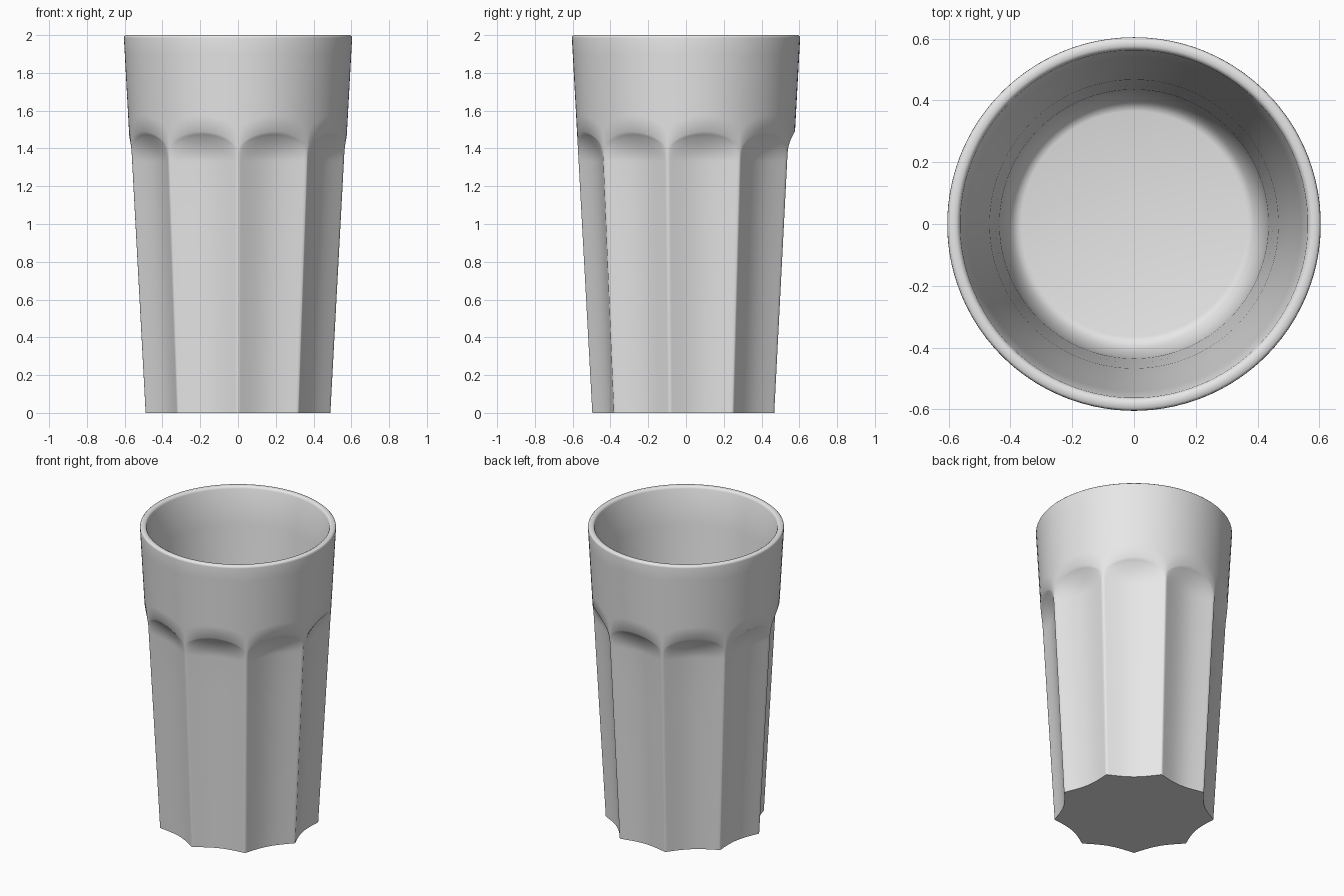
import bpy, bmesh, math

if "Cube" in bpy.data.objects:
    bpy.data.objects.remove(bpy.data.objects["Cube"])

FLUTES, COLS = 9, 16


def cone_r(z):
    """Outer radius of the plain tapered body."""
    return 0.496 + 0.0545 * z


# columns: (angle, position across the flute from -1 to 1)
columns = []
step = 2 * math.pi / FLUTES
for f in range(FLUTES):
    for k in range(COLS):
        u = math.sin(math.pi / 2 * (-1 + 2 * k / COLS))
        columns.append((-math.pi / 2 + f * step + (u + 1) / 2 * step, u))

Z_STRAIGHT, Z_RIDGE, ARCH = 1.33, 1.37, 0.12
N_STRAIGHT, N_ARCH, N_BAND = 5, 10, 6


def outer_column(u):
    """(radius, z) up one column: flute, scooped arch, plain band."""
    depth = 0.112 * max(0.0, 1 - u * u / 0.962)
    z_top = Z_RIDGE + ARCH * math.sqrt(max(0.0, 1 - u * u))
    pts = []
    for i in range(N_STRAIGHT):
        z = Z_STRAIGHT * i / N_STRAIGHT
        pts.append((cone_r(z) * (1 - depth), z))
    for i in range(N_ARCH + 1):
        t = i / N_ARCH
        z = Z_STRAIGHT + (z_top - Z_STRAIGHT) * t
        pts.append((cone_r(z) * (1 - depth * math.sin(math.pi / 2 * (1 - t)) ** 0.85), z))
    for i in range(1, N_BAND + 1):
        z = z_top + (1.985 - z_top) * i / N_BAND
        pts.append((cone_r(z), z))
    return pts


# rim, inner wall, rounded floor corner
inner = [(0.603, 1.993), (0.596, 2.0), (0.575, 2.0), (0.567, 1.995), (0.562, 1.985),
         (0.54, 1.75), (0.515, 1.5), (0.49, 1.25), (0.467, 0.95), (0.448, 0.6), (0.435, 0.32)]
for i in range(1, 9):
    a = math.pi / 2 * i / 8
    inner.append((0.365 + 0.07 * math.cos(a), 0.32 - 0.2 * math.sin(a)))

bm = bmesh.new()
grid = []
for ang, u in columns:
    grid.append([bm.verts.new((r * math.cos(ang), r * math.sin(ang), z))
                 for r, z in outer_column(u) + inner])

base_mid = bm.verts.new((0, 0, 0))
floor_mid = bm.verts.new((0, 0, 0.12))
for i, a in enumerate(grid):
    b = grid[(i + 1) % len(grid)]
    for j in range(len(a) - 1):
        bm.faces.new((a[j], b[j], b[j + 1], a[j + 1]))
    bm.faces.new((base_mid, b[0], a[0]))
    bm.faces.new((floor_mid, a[-1], b[-1]))

mesh = bpy.data.meshes.new("tumbler")
bm.to_mesh(mesh)
bm.free()

mat = bpy.data.materials.new("light grey")
mat.diffuse_color = (0.8, 0.8, 0.8, 1)
mat.use_nodes = True
mat.node_tree.nodes["Principled BSDF"].inputs["Base Color"].default_value = mat.diffuse_color
mesh.materials.append(mat)

obj = bpy.data.objects.new("fluted_tumbler", mesh)
bpy.context.collection.objects.link(obj)
bpy.context.view_layer.objects.active = obj
obj.select_set(True)
bpy.ops.object.shade_smooth_by_angle(angle=math.radians(50))
